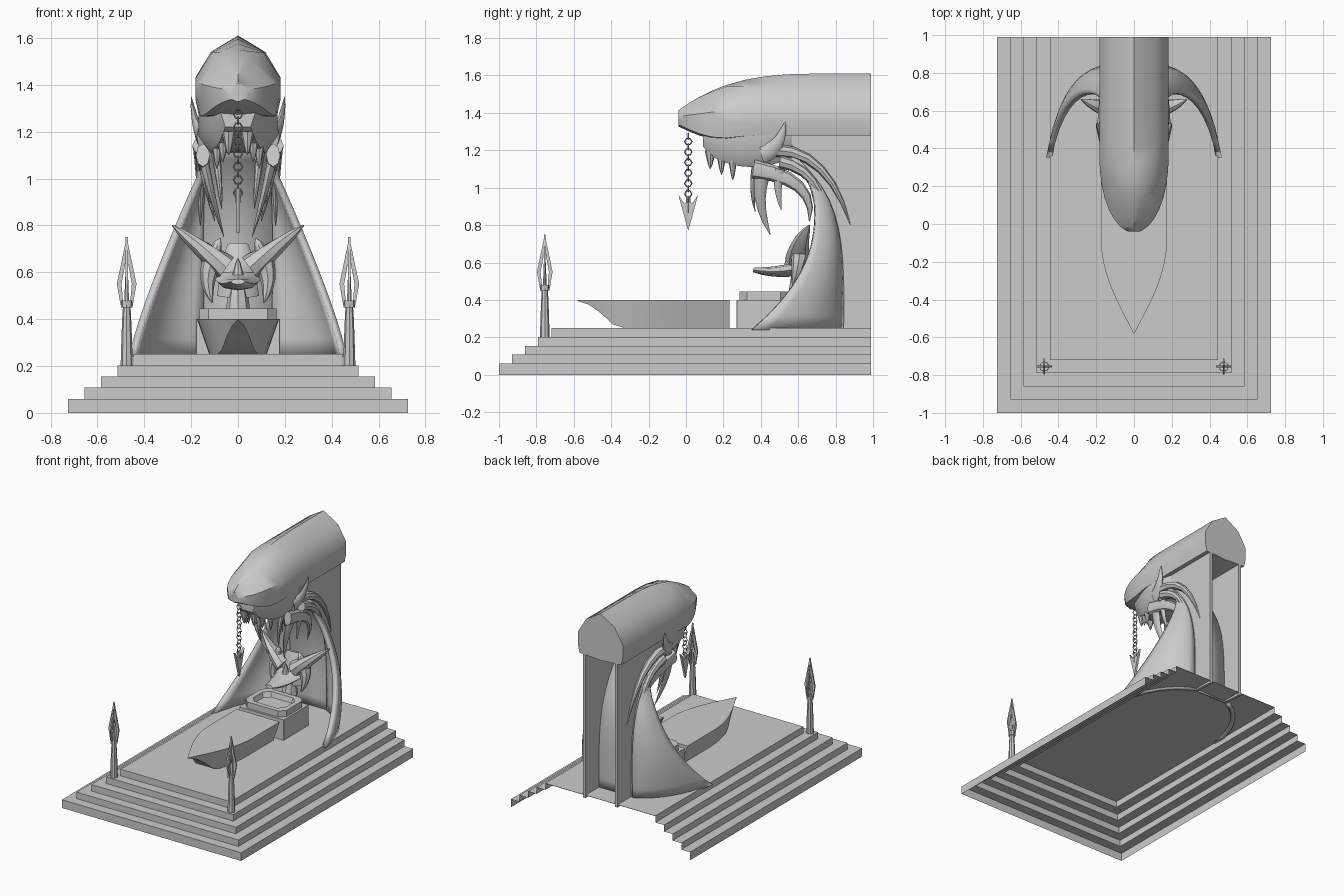
import bpy
import bmesh
from math import sin, cos, pi, sqrt, radians
from mathutils import Vector

cube = bpy.data.objects.get("Cube")
if cube:
    bpy.data.objects.remove(cube, do_unlink=True)

GREY = (0.6, 0.6, 0.6, 1)
stone = bpy.data.materials.new("grey_stone")
stone.use_nodes = True
stone.diffuse_color = GREY
stone.node_tree.nodes["Principled BSDF"].inputs["Base Color"].default_value = GREY


def finish(name, bm, smooth=False, mirror=False, thickness=0):
    """Turn a bmesh into a named object with the shared material."""
    mesh = bpy.data.meshes.new(name)
    bm.to_mesh(mesh)
    bm.free()
    mesh.materials.append(stone)
    obj = bpy.data.objects.new(name, mesh)
    bpy.context.collection.objects.link(obj)
    if smooth:
        bpy.ops.object.select_all(action='DESELECT')
        obj.select_set(True)
        bpy.context.view_layer.objects.active = obj
        bpy.ops.object.shade_smooth_by_angle(angle=radians(40))
    if thickness:
        solidify = obj.modifiers.new("thickness", 'SOLIDIFY')
        solidify.thickness, solidify.offset = thickness, 0
    if mirror:
        obj.modifiers.new("mirror", 'MIRROR').use_mirror_merge = False


def loft(name, rows, closed=True, caps=True, recalc=True, **options):
    """Skin a list of point rows that all have the same length."""
    bm = bmesh.new()
    grid = [[bm.verts.new(point) for point in row] for row in rows]
    count = len(grid[0])
    for lower, upper in zip(grid, grid[1:]):
        for i in range(count if closed else count - 1):
            j = (i + 1) % count
            bm.faces.new((lower[i], lower[j], upper[j], upper[i]))
    if caps:
        bm.faces.new(grid[0])
        bm.faces.new(grid[-1])
    if recalc:
        bmesh.ops.recalc_face_normals(bm, faces=bm.faces[:])
    finish(name, bm, **options)


def plate(name, points, thickness, mirror=False):
    bm = bmesh.new()
    bm.faces.new([bm.verts.new(point) for point in points])
    finish(name, bm, thickness=thickness, mirror=mirror)


def horn(name, start, bend, end, radius, flat=1.0, tip=0.05, sides=8, mirror=True):
    """Tapering tube along a bent path; flat squashes or widens it sideways."""
    start, bend, end = Vector(start), Vector(bend), Vector(end)
    rings = []
    for k in range(7):
        t = k / 6
        near, far = start.lerp(bend, t), bend.lerp(end, t)
        centre, along = near.lerp(far, t), (far - near).normalized()
        across = Vector((1, 0, 0))
        across = (across - along * across.dot(along)).normalized()
        up = along.cross(across)
        size = radius * (tip + (1 - tip) * (1 - t) ** 0.7)
        angles = [2 * pi * i / sides for i in range(sides)]
        rings.append([centre + across * cos(a) * size * flat + up * sin(a) * size
                      for a in angles])
    loft(name, rings, smooth=True, mirror=mirror)


def post(name, place, bottom, top, radius, tip, mirror=True, sides=8):
    """Straight upright tapering post."""
    x, y = place
    horn(name, (x, y, bottom), (x, y, (bottom + top) / 2), (x, y, top), radius,
         tip=tip, mirror=mirror, sides=sides)


# Stepped platform: open shell of risers and treads
BACK, FLOOR = 0.99, 0.25
rows, foot = [], 0
for i in range(5):
    width, front, top = 0.725 - 0.07 * i, 0.07 * i - 1, 0.06 + 0.0475 * i
    for z in (foot, top):
        rows.append([(-width, BACK, z), (-width, front, z), (width, front, z), (width, BACK, z)])
    foot = top
loft("stepped_platform", rows, closed=False, caps=False, recalc=False)
plate("platform_floor", rows[-1], 0.002)

# Spear posts on the front corners, each head made of four open blades
place = Vector((0.475, -0.755))
post("spear_shafts", place, 0.2, 0.46, 0.026, 0.6)
post("spear_collars", place, 0.45, 0.48, 0.025, 1)
post("spear_cores", place, 0.48, 0.66, 0.01, 0.1, sides=4)
blade = [(0, 0.75), (0.042, 0.55), (0.026, 0.46), (0.014, 0.46), (0.022, 0.55), (0, 0.67)]
for i in range(4):
    out = Vector((cos(i * pi / 2), sin(i * pi / 2)))
    plate("spear_blades", [(*(place + out * r), z) for r, z in blade], 0.01, mirror=True)

# Pointed hull lying on the platform
rings = []
for k in range(14):
    u = k / 8
    y = u / 2 - 0.58
    w = max(0.003, 0.175 * sin(pi / 2 * min(u, 1)))
    keel = max(FLOOR, 0.395 - 0.6 * u ** 1.6)
    rings.append([(-w, y, 0.4), (w, y, 0.4), (w * 0.7, y, keel), (-w * 0.7, y, keel)])
loft("pointed_hull", rings, smooth=True)


# Altar block with a rimmed basin
def outline(inset, z, corner):
    x, front, rear, c = 0.18 - inset, 0.27 + inset, 0.56 - inset, corner
    return [(c - x, front, z), (x - c, front, z), (x, front + c, z), (x, rear - c, z),
            (x - c, rear, z), (c - x, rear, z), (-x, rear - c, z), (-x, front + c, z)]


loft("altar_block", [outline(0, z, 0.002) for z in (FLOOR, 0.4)])
loft("altar_basin", [outline(inset, z, 0.04) for inset, z in
                     ((0.015, 0.4), (0.015, 0.445), (0.05, 0.445), (0.06, 0.41))])

# Long hooded head: rounded snout growing into a crested, straight hood
rings = []
for k in range(13):
    y = (BACK + 0.04) * (k / 12) ** 2 - 0.04
    u = min(1, (y + 0.045) / 0.38)
    w = 0.182 * sqrt(1 - (1 - u) ** 2)
    top = 1.61 - 0.2 * (1 - min(1, (y + 0.045) / 0.8)) ** 3
    low = 1.34 - 0.06 * u - 0.04 * sin(pi * u)
    half = [(w * u * 0.64, min(top - 0.005, 1.54)), (w, 1.38 + 0.05 * u),
            (w, 1.36 - 0.02 * u), (w * 0.93, low)]
    rings.append([(0, y, top)] + [(x, y, z) for x, z in half] + [(0, y, low - 0.01)]
                 + [(-x, y, z) for x, z in reversed(half)])
loft("hooded_head", rings, smooth=True)

# Upper jaw under the hood
rings = []
for k in range(9):
    s = k / 8
    y, w = 0.09 + 0.53 * s, 0.17 * sin(pi * (0.15 + 0.6 * s))
    low = 1.22 - 0.11 * abs(sin(pi * s)) ** 0.6
    mid = low + 0.07
    rings.append([(-w, y, 1.3), (w, y, 1.3), (w, y, mid), (w * 0.7, y, low),
                  (-w * 0.7, y, low), (-w, y, mid)])
loft("upper_jaw", rings, smooth=True)
horn("cheek_fins", (0.15, 0.41, 1.18), (0.18, 0.5, 1.2), (0.2, 0.53, 1.35), 0.055, flat=0.5)
horn("jaw_hinges", (0.15, 0.36, 1.1), (0.15, 0.7, 1.05), (0.1, 0.66, 0.82), 0.05, flat=0.6)
horn("long_fangs", (0.15, 0.42, 1.1), (0.12, 0.36, 0.95), (0.06, 0.45, 0.75), 0.045, flat=0.5)
horn("middle_fangs", (0.1, 0.38, 1.15), (0.08, 0.34, 1), (0.07, 0.37, 0.87), 0.022)
horn("rear_fangs", (0.16, 0.5, 1.1), (0.15, 0.48, 1), (0.12, 0.51, 0.88), 0.03, flat=0.5)
for i in range(3):
    post("front_teeth", (0.04 + 0.025 * i, 0.13 + 0.06 * i), 1.2, 1.1 - 0.03 * i, 0.03, 0.05)

# Flared side cloak sweeping down to the floor
cloak, inner = [], []
for k in range(13):
    t = k / 12
    z = 0.24 + 0.92 * t
    lean = 1 - t / 0.68
    root = Vector((0.15, 0.83 - 0.24 * t ** 4, z))
    edge = Vector((max(0.155, 0.45 - 0.36 * t ** 1.2),
                   0.69 - (0.34 if lean > 0 else 0.7) * abs(lean) ** 2.2, z))
    bulge = Vector((0.3, 0.4, 0)) * (edge.x - root.x)
    bend = (root + edge) / 2 + bulge
    cloak.append([root.lerp(bend, s / 8).lerp(bend.lerp(edge, s / 8), s / 8) for s in range(9)])
    inner.append(root)
loft("side_cloaks", cloak, closed=False, caps=False, smooth=True, mirror=True, thickness=0.03)

# Throat sheet between the cloaks, rear support walls and neck tendons
loft("throat", [[(-p.x, p.y, p.z), p] for p in inner],
     closed=False, caps=False, smooth=True, thickness=0.01)
wall = [(0.13, p.y, p.z) for p in inner]
plate("rear_walls", wall + [(0.13, 0.55, 1.29), (0.13, BACK, 1.29), (0.13, BACK, 0.23)],
      0.02, mirror=True)
horn("upper_tendons", (0.15, 0.48, 1.2), (0.16, 0.76, 1.2), (0.14, 0.88, 0.8), 0.035)
horn("lower_tendons", (0.16, 0.5, 1.14), (0.16, 0.72, 1.1), (0.16, 0.77, 0.8), 0.035)

# Lower jaw with tongue, horns and fangs behind the altar
post("jaw_stem", (0, 0.6), 0.42, 0.58, 0.055, 0.4, mirror=False)
horn("tongue", (0, 0.6, 0.57), (0, 0.5, 0.54), (0, 0.36, 0.56), 0.04, flat=2.5, tip=0.3,
     mirror=False)
post("tongue_spike", (0, 0.55), 0.56, 0.66, 0.03, 0.05, mirror=False)
horn("jaw_core", (0, 0.62, 0.5), (0, 0.6, 0.6), (0, 0.63, 0.72), 0.045, flat=2, tip=0.5,
     mirror=False)
horn("jaw_horns", (0.05, 0.6, 0.62), (0.16, 0.6, 0.7), (0.28, 0.66, 0.8), 0.07, flat=0.8)
horn("jaw_crests", (0.1, 0.6, 0.66), (0.1, 0.6, 0.7), (0.075, 0.59, 0.745), 0.04)
horn("jaw_fangs", (0.1, 0.61, 0.66), (0.15, 0.6, 0.57), (0.11, 0.57, 0.47), 0.05)

# Hanging chain of six-sided links, every other one turned
HANG = Vector((0, 0.012, 0))
for i in range(13):
    side, cross = Vector((1, 0, 0)), Vector((0, 1, 0))
    if i % 2:
        side, cross = cross, side
    centre = HANG + Vector((0, 0, 1.275 - 0.028 * i))
    rings = []
    for k in range(7):
        out = side * cos(k * pi / 3) + Vector((0, 0, sin(k * pi / 3)))
        rings.append([centre + out * (0.019 + 0.004 * cos(q * pi / 2))
                      + cross * 0.004 * sin(q * pi / 2) for q in range(4)])
    loft("chain_link", rings, caps=False)

# Barbed point at the end of the chain
barb = [(0.025, 0.86), (0.052, 0.96), (0.02, 0.915)]
outer = [(0, 0.77)] + barb + [(0, 0.93)] + [(-y, z) for y, z in reversed(barb)]
plate("barbed_point", [HANG + Vector((0, y, z)) for y, z in outer], 0.016)
post("barb_core", HANG.xy, 0.95, 0.77, 0.012, 0.1, mirror=False, sides=4)
